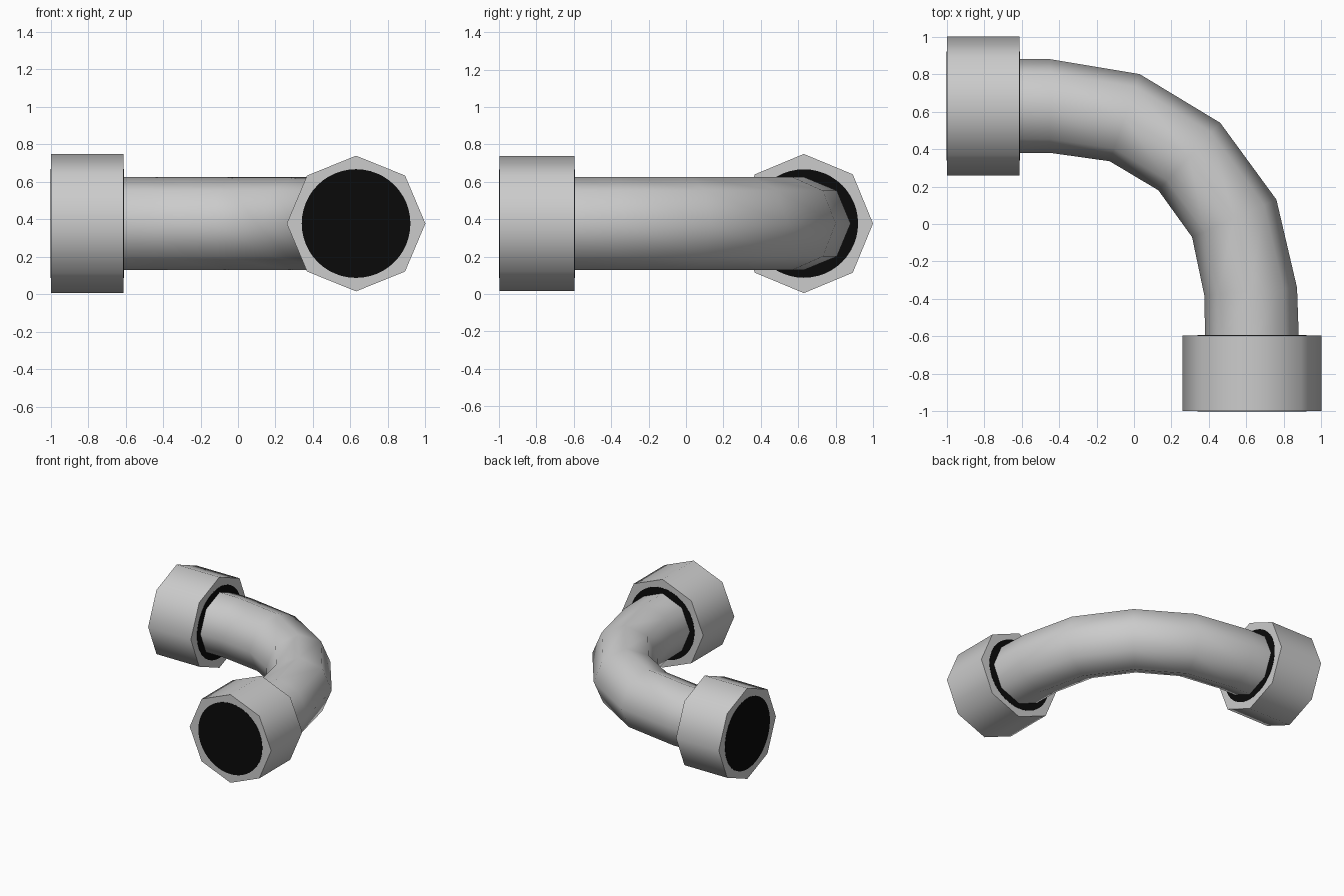
import bpy, bmesh, math
from mathutils import Vector

if "Cube" in bpy.data.objects:
    bpy.data.objects.remove(bpy.data.objects["Cube"])

CZ = 0.377  # height of the pipe axis


def material(name, rgb):
    m = bpy.data.materials.new(name)
    m.diffuse_color = (*rgb, 1)
    m.use_nodes = True
    m.node_tree.nodes["Principled BSDF"].inputs["Base Color"].default_value = m.diffuse_color
    return m


GREY = material("light grey", (0.6, 0.6, 0.6))
BLACK = material("black", (0.003, 0.003, 0.003))


def loft(name, rings, mat, smooth=True):
    """Skin a list of rings and close both ends."""
    bm = bmesh.new()
    loops = [[bm.verts.new(p) for p in ring] for ring in rings]
    n = len(loops[0])
    for a, b in zip(loops, loops[1:]):
        for i in range(n):
            j = (i + 1) % n
            f = bm.faces.new((a[i], a[j], b[j], b[i]))
            f.smooth = smooth
    caps = [bm.faces.new(loops[0]), bm.faces.new(loops[-1])]
    for e in {e for f in caps for e in f.edges}:
        e.smooth = False
    bmesh.ops.recalc_face_normals(bm, faces=bm.faces)
    me = bpy.data.meshes.new(name)
    bm.to_mesh(me)
    bm.free()
    me.materials.append(mat)
    ob = bpy.data.objects.new(name, me)
    bpy.context.collection.objects.link(ob)
    return ob


def ring(centre, side, rz, n):
    """Ring spanned by a horizontal side vector and the z axis."""
    c, s = Vector(centre), Vector(side)
    return [c + s * math.cos(t) + Vector((0, 0, rz * math.sin(t)))
            for t in (2 * math.pi * i / n for i in range(n))]


def cylinder(name, start, end, side, r, rz, n, mat):
    loft(name, [ring(p, Vector(side) * r, rz, n) for p in (start, end)], mat)


# Octagonal collars with black round bore faces on both ends
for label, axis, side, inner, rz in (
        ("back_left", (1, 0, 0), (0, 1, 0), -0.61, 0.372),
        ("front_right", (0, 1, 0), (-1, 0, 0), -0.595, 0.362)):
    axis = Vector(axis)
    base = Vector((0.63 if axis.y else 0, 0.63 if axis.x else 0, CZ))
    cylinder(label + "_collar", base - axis * 0.998, base + axis * inner,
             side, 0.37, rz, 8, GREY)
    for end, pos, out in (("outer", -0.998, -1), ("inner", inner, 1)):
        cylinder(f"{label}_{end}_bore", base + axis * (pos - out * 0.002),
                 base + axis * (pos + out * 0.002), side, 0.29, 0.29, 48, BLACK)

# Curved octagonal pipe: outer and inner edge of the bend seen from above
outer = [(-0.63, .88), (-.45, .88), (.03, .80), (.46, .54), (.76, .13), (.87, -.34), (.88, -.62)]
inner = [(-0.63, .38), (-.45, .38), (-.13, .335), (.13, .18), (.31, -.07), (.375, -.38), (.38, -.62)]
rings = []
for o, i in zip(outer, inner):
    o, i = Vector((*o, CZ)), Vector((*i, CZ))
    rings.append(ring((o + i) / 2, (o - i) / 2, 0.249, 8))
loft("elbow_pipe", rings, GREY)
